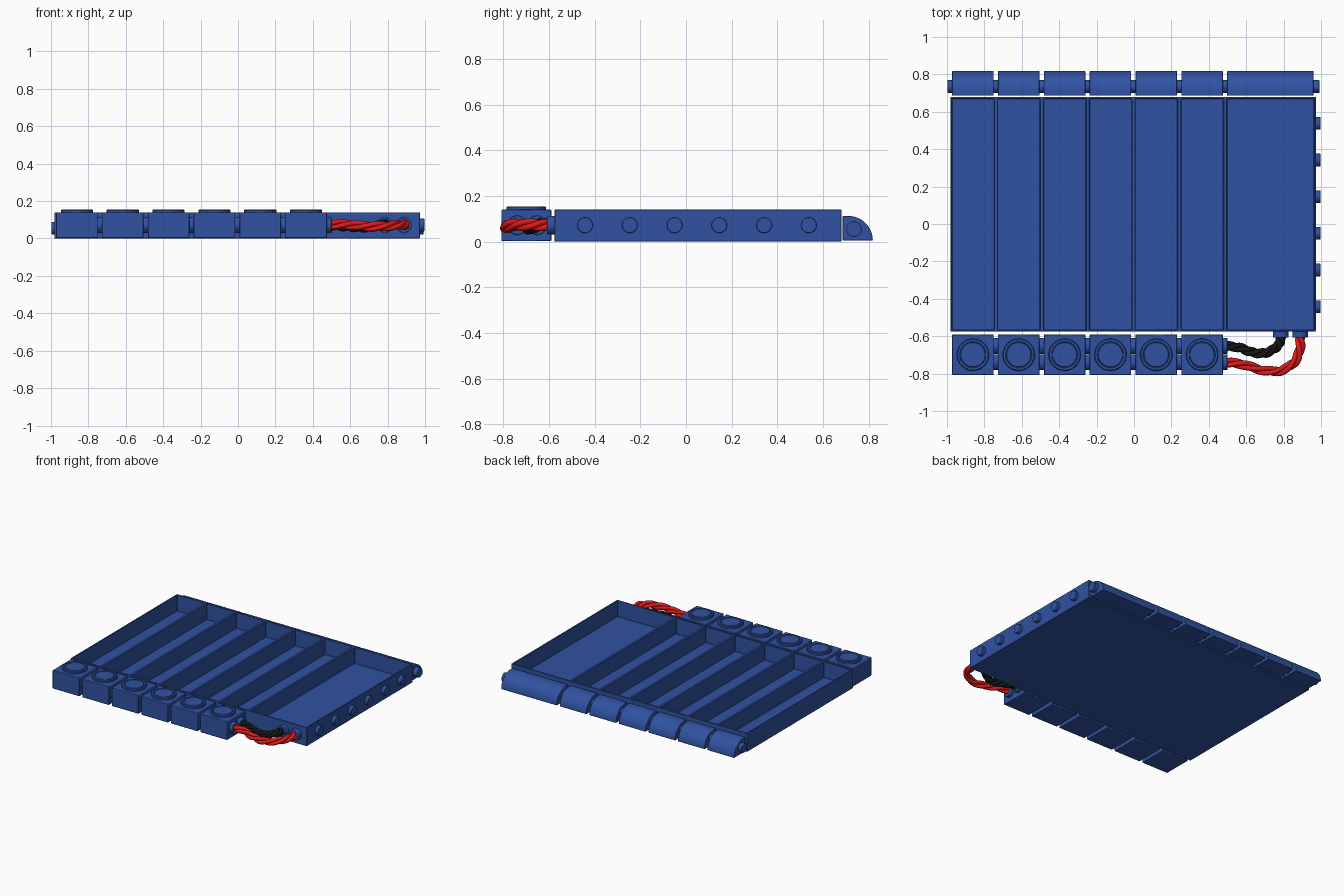
import bpy, bmesh, math
from mathutils import Vector, Matrix

if "Cube" in bpy.data.objects:
    bpy.data.objects.remove(bpy.data.objects["Cube"])


def material(name, color):
    m = bpy.data.materials.new(name)
    m.diffuse_color = color
    m.use_nodes = True
    m.node_tree.nodes["Principled BSDF"].inputs["Base Color"].default_value = m.diffuse_color
    return m


BLUE = material("blue_plastic", (0.03, 0.085, 0.36, 1))
RED = material("red_wire", (0.75, 0.01, 0.01, 1))
BLACK = material("black_wire", (0.008, 0.008, 0.008, 1))


def make(name, bm, bevel=0.0, smooth=True):
    bmesh.ops.recalc_face_normals(bm, faces=bm.faces[:])
    me = bpy.data.meshes.new(name)
    bm.to_mesh(me)
    bm.free()
    me.materials.append(BLUE)
    ob = bpy.data.objects.new(name, me)
    bpy.context.collection.objects.link(ob)
    if bevel:
        b = ob.modifiers.new("Bevel", 'BEVEL')
        b.width, b.segments, b.limit_method = bevel, 2, 'ANGLE'
    if smooth:
        bpy.ops.object.select_all(action='DESELECT')
        ob.select_set(True)
        bpy.context.view_layer.objects.active = ob
        bpy.ops.object.shade_smooth_by_angle(angle=math.radians(35))
    return ob


def add_box(bm, x0, x1, y0, y1, z0, z1):
    mat = (Matrix.Translation(((x0 + x1) / 2, (y0 + y1) / 2, (z0 + z1) / 2))
           @ Matrix.Diagonal((x1 - x0, y1 - y0, z1 - z0, 1)))
    bmesh.ops.create_cube(bm, size=1, matrix=mat)


def cylinder(name, a, b, r, bevel=0.003):
    a, b = Vector(a), Vector(b)
    rot = (b - a).to_track_quat('Z', 'Y').to_matrix().to_4x4()
    bm = bmesh.new()
    bmesh.ops.create_cone(bm, cap_ends=True, segments=40, radius1=r, radius2=r,
                          depth=(b - a).length,
                          matrix=Matrix.Translation((a + b) / 2) @ rot)
    return make(name, bm, bevel)


def lathe(name, profile, loc, steps=48):
    bm = bmesh.new()
    vs = [bm.verts.new((r, 0, z)) for r, z in profile]
    es = [bm.edges.new(p) for p in zip(vs, vs[1:])]
    bmesh.ops.spin(bm, geom=vs + es, cent=(0, 0, 0), axis=(0, 0, 1),
                   angle=math.tau, steps=steps)
    bmesh.ops.remove_doubles(bm, verts=bm.verts[:], dist=1e-5)
    ob = make(name, bm)
    ob.location = loc
    return ob


# Column spans: six narrow columns and one wide one
PITCH = 0.245
cols = [(-0.972 + i * PITCH, -0.750 + i * PITCH) for i in range(6)]
cols.append((0.498, 0.960))

# Tray with seven open compartments
bm = bmesh.new()
add_box(bm, -0.982, 0.972, -0.575, 0.680, 0, 0.14)
tray = make("tray", bm, smooth=False)
bm = bmesh.new()
for x0, x1 in cols:
    add_box(bm, x0 - 0.001, x1 + 0.003, -0.565, 0.670, 0.02, 0.3)
cutter = make("compartment_cutter", bm, smooth=False)
cutter.hide_render = True
cutter.hide_set(True)
cut = tray.modifiers.new("Compartments", 'BOOLEAN')
cut.operation, cut.solver, cut.object = 'DIFFERENCE', 'EXACT', cutter
bev = tray.modifiers.new("Bevel", 'BEVEL')
bev.width, bev.segments, bev.limit_method = 0.002, 1, 'ANGLE'

# Rounded hinge knuckles along the back
arc = [(0.71 + 0.108 * math.sin(t), 0.005 + 0.108 * math.cos(t))
       for t in (i * math.pi / 32 for i in range(17))]
profile = [(0.686, 0.005), (0.686, 0.113)] + arc
for i, (x0, x1) in enumerate(cols):
    bm = bmesh.new()
    f = bm.faces.new([bm.verts.new((x0, y, z)) for y, z in profile])
    ext = bmesh.ops.extrude_face_region(bm, geom=[f])
    bmesh.ops.translate(bm, vec=(x1 - x0, 0, 0),
                        verts=[v for v in ext["geom"] if isinstance(v, bmesh.types.BMVert)])
    make(f"hinge_knuckle_{i}", bm, 0.003)
cylinder("hinge_rod", (-0.998, 0.735, 0.055), (0.992, 0.735, 0.055), 0.034)

# Pegs on the right side
for i in range(6):
    y = -0.442 + i * 0.196
    cylinder(f"side_peg_{i}", (0.95 + 0.018, y, 0.072), (0.997, y, 0.072), 0.034)

# Front blocks with a ringed button on top and link pegs between
button = [(0.086, 0.135), (0.086, 0.151), (0.082, 0.155), (0.071, 0.155),
          (0.069, 0.150), (0.066, 0.150), (0.064, 0.155), (0, 0.155)]
for i, (x0, x1) in enumerate(cols[:6]):
    bm = bmesh.new()
    add_box(bm, x0, x1, -0.808, -0.590, 0.002, 0.14)
    make(f"front_block_{i}", bm, 0.004)
    lathe(f"block_button_{i}", button, ((x0 + x1) / 2, -0.699, 0))
    for side, y in (("back", -0.652), ("front", -0.739)):
        cylinder(f"link_peg_{side}_{i}", (x1 - 0.01, y, 0.072),
                 (x1 + (0.033 if i < 5 else 0.025), y, 0.072), 0.042)

# Wire sockets on the tray front
for n, x in (("black", 0.785), ("red", 0.888)):
    cylinder(f"{n}_wire_socket", (x, -0.57, 0.072), (x, -0.608, 0.072), 0.041)


def twisted_wire(name, pts, mat, turns):
    """Three strands wound around a smooth path through pts."""
    p = [Vector(q) for q in pts]
    p = [2 * p[0] - p[1]] + p + [2 * p[-1] - p[-2]]
    path = []
    for a, b, c, d in zip(p, p[1:], p[2:], p[3:]):
        for k in range(12):
            t = k / 12
            path.append(0.5 * (2 * b + (c - a) * t + (2 * a - 5 * b + 4 * c - d) * t * t
                               + (3 * b - a - 3 * c + d) * t ** 3))
    path.append(p[-2])
    cu = bpy.data.curves.new(name, 'CURVE')
    cu.dimensions = '3D'
    cu.bevel_depth, cu.bevel_resolution, cu.use_fill_caps = 0.0135, 3, True
    n = len(path)
    for s in range(3):
        sp = cu.splines.new('POLY')
        sp.points.add(n - 1)
        sp.use_smooth = True
        for i, q in enumerate(path):
            tan = (path[min(i + 1, n - 1)] - path[max(i - 1, 0)]).normalized()
            side = tan.cross(Vector((0, 0, 1))).normalized()
            up = side.cross(tan)
            ang = math.tau * (turns * i / (n - 1) + s / 3)
            sp.points[i].co = (*(q + 0.0145 * (side * math.cos(ang) + up * math.sin(ang))), 1)
    cu.materials.append(mat)
    bpy.context.collection.objects.link(bpy.data.objects.new(name, cu))


# Twisted wires joining the last block to the tray
twisted_wire("red_wire", [(0.48, -0.739, 0.076), (0.58, -0.75, 0.075), (0.68, -0.78, 0.066),
                          (0.78, -0.785, 0.066), (0.86, -0.735, 0.074), (0.888, -0.66, 0.074),
                          (0.888, -0.59, 0.072)], RED, 2)
twisted_wire("black_wire", [(0.48, -0.652, 0.072), (0.56, -0.66, 0.066), (0.63, -0.685, 0.06),
                            (0.70, -0.69, 0.06), (0.76, -0.66, 0.072), (0.782, -0.625, 0.076),
                            (0.785, -0.59, 0.072)], BLACK, 2.5)
